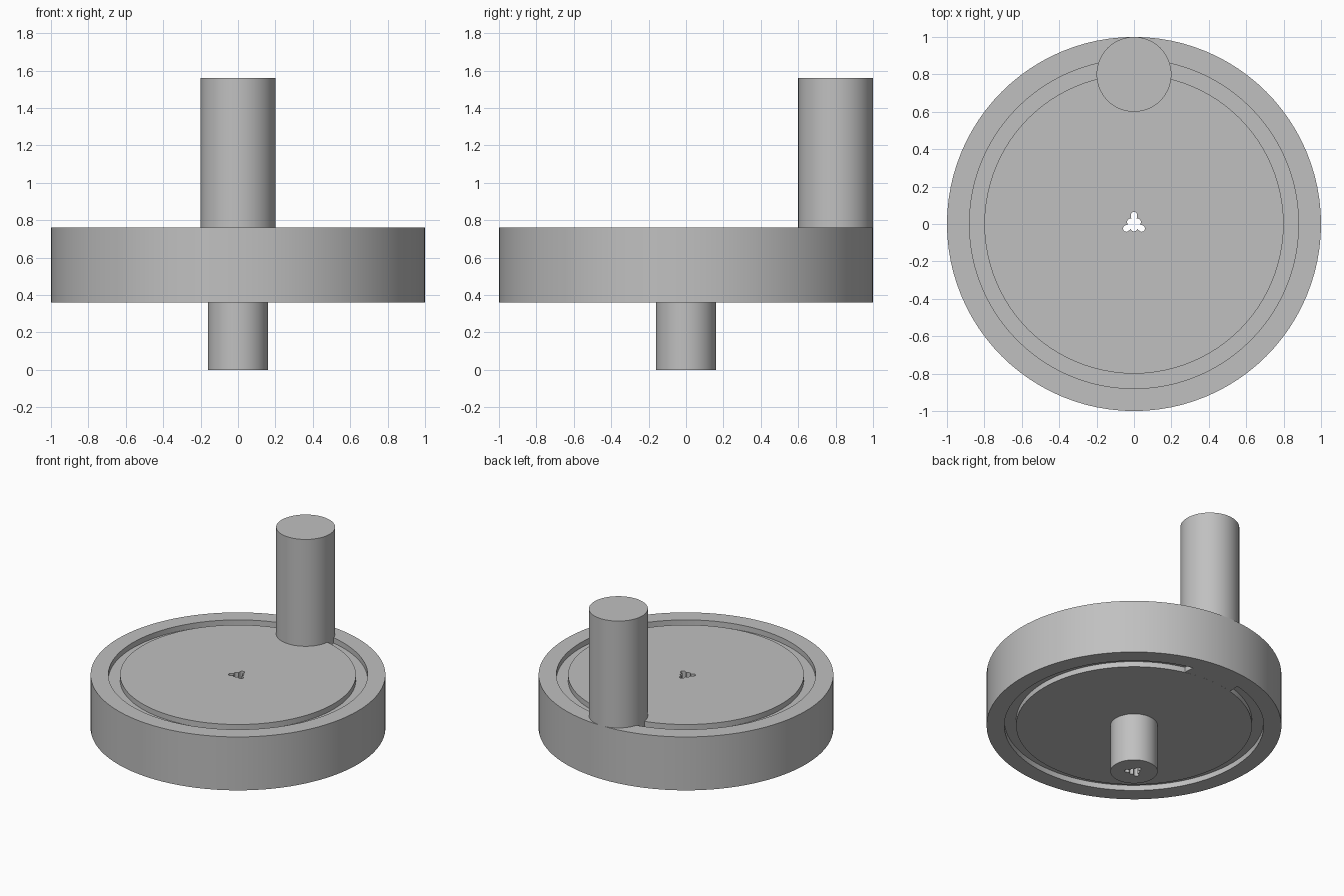
import bpy, bmesh
from math import sin, cos, pi, sqrt

cube = bpy.data.objects.get("Cube")
if cube:
    bpy.data.objects.remove(cube)

SIDES = 96
BOTTOM, TOP, GROOVE = 0.36, 0.76, 0.04

grey = bpy.data.materials.new("plain grey")
grey.use_nodes = True
grey.diffuse_color = (0.53, 0.53, 0.53, 1)
grey.node_tree.nodes["Principled BSDF"].inputs["Base Color"].default_value = grey.diffuse_color


def finish(name, bm):
    bmesh.ops.recalc_face_normals(bm, faces=bm.faces)
    mesh = bpy.data.meshes.new(name)
    bm.to_mesh(mesh)
    bm.free()
    mesh.materials.append(grey)
    obj = bpy.data.objects.new(name, mesh)
    bpy.context.collection.objects.link(obj)
    bpy.ops.object.select_all(action="DESELECT")
    obj.select_set(True)
    bpy.context.view_layer.objects.active = obj
    bpy.ops.object.shade_smooth_by_angle(angle=pi / 6)
    return obj


def bore(a):
    """Outline of the keyed hole: six overlapping circles, three of them further out."""
    reach = 0.0
    for k in range(6):
        d = a - pi / 2 - k * pi / 3
        dist = 0.022 if k % 2 else 0.047
        inside = 0.018 ** 2 - (dist * sin(d)) ** 2
        if inside >= 0:
            reach = max(reach, dist * cos(d) + sqrt(inside))
    return reach


# Wheel: disc with a ring groove on each face, a hub below and a keyed hole right through
profile = [(None, TOP),
           (0.8, TOP), (0.8, TOP - GROOVE), (0.88, TOP - GROOVE), (0.88, TOP),
           (1, TOP), (1, BOTTOM),
           (0.88, BOTTOM), (0.88, BOTTOM + GROOVE), (0.8, BOTTOM + GROOVE), (0.8, BOTTOM),
           (0.16, BOTTOM), (0.16, 0), (None, 0)]
bm = bmesh.new()
rings = []
for radius, z in profile:
    ring = []
    for i in range(SIDES):
        a = 2 * pi * i / SIDES
        r = bore(a) if radius is None else radius
        ring.append(bm.verts.new((r * cos(a), r * sin(a), z)))
    rings.append(ring)
for lower, upper in zip(rings, rings[1:] + rings[:1]):
    for i in range(SIDES):
        j = (i + 1) % SIDES
        bm.faces.new((lower[i], lower[j], upper[j], upper[i]))
finish("grooved_wheel", bm)

# Handle: upright peg at the back edge, also filling the grooves beneath it
foot, tip = BOTTOM + 0.0005, 1.56
bm = bmesh.new()
bmesh.ops.create_cone(bm, cap_ends=True, segments=64, radius1=0.2, radius2=0.2, depth=tip - foot)
bmesh.ops.translate(bm, verts=bm.verts, vec=(0, 0.8, (foot + tip) / 2))
finish("crank_handle", bm)
